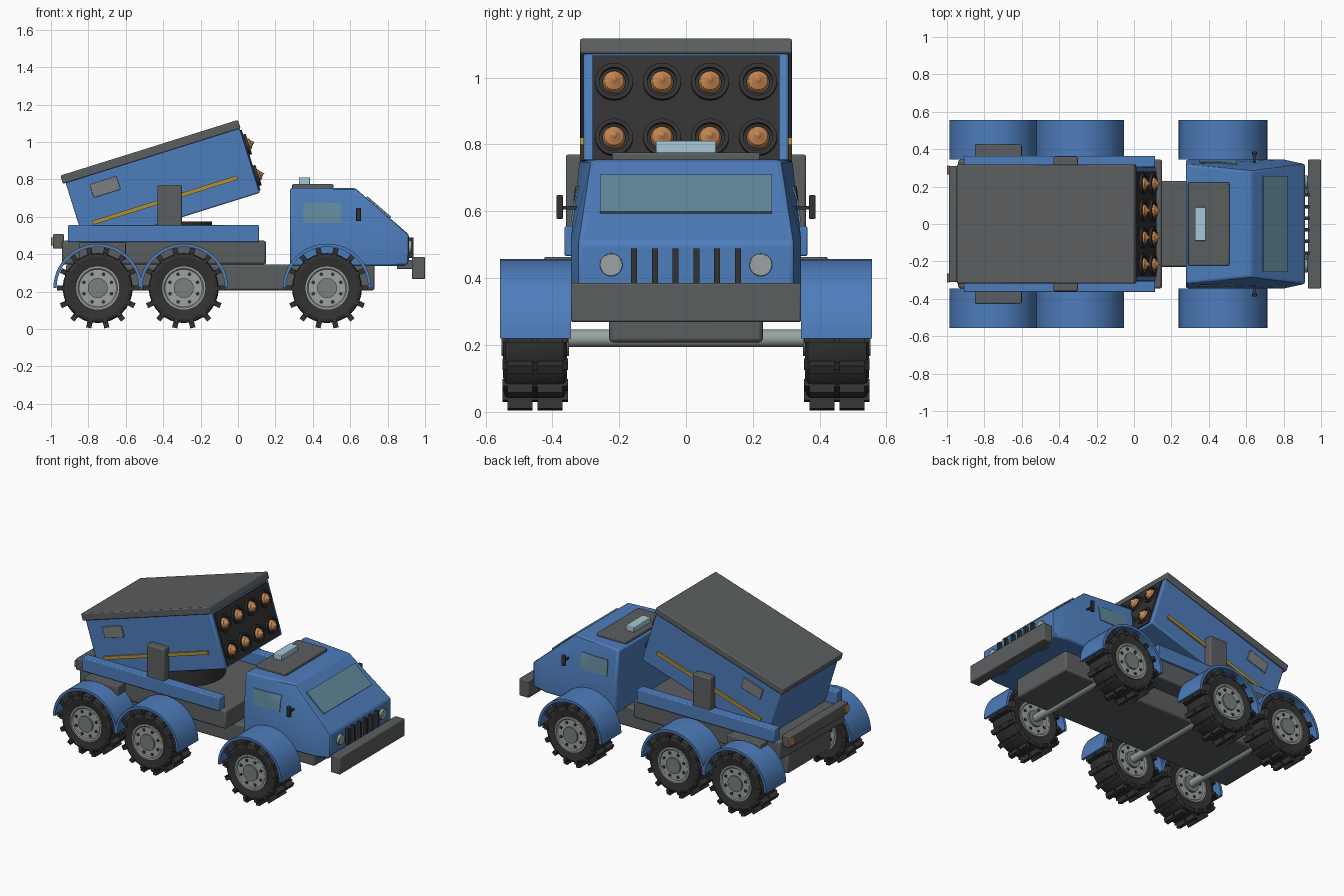
import bpy, bmesh, math
from mathutils import Matrix, Vector
from mathutils.bvhtree import BVHTree

if "Cube" in bpy.data.objects:
    bpy.data.objects.remove(bpy.data.objects["Cube"])


def material(name, r, g, b):
    m = bpy.data.materials.new(name)
    m.diffuse_color = (r, g, b, 1)
    m.use_nodes = True
    m.node_tree.nodes["Principled BSDF"].inputs["Base Color"].default_value = m.diffuse_color
    return m


BLUE = material("blue paint", 0.075, 0.205, 0.50)
GREY = material("dark grey metal", 0.105, 0.112, 0.116)
BLACK = material("black rubber", 0.032, 0.032, 0.033)
RIM = material("light grey metal", 0.33, 0.37, 0.36)
STEEL = material("mid grey metal", 0.20, 0.215, 0.215)
ORANGE = material("orange", 0.58, 0.25, 0.085)
YELLOW = material("yellow stripe", 0.45, 0.28, 0.04)
GLASS = material("glass", 0.12, 0.25, 0.33)
LAMP = material("pale blue lamp", 0.38, 0.58, 0.68)


def finish(name, bm, mat, bevel=0, mirror=False, matrix=None):
    bmesh.ops.remove_doubles(bm, verts=bm.verts, dist=1e-5)
    bmesh.ops.recalc_face_normals(bm, faces=bm.faces)
    me = bpy.data.meshes.new(name)
    bm.to_mesh(me)
    bm.free()
    me.materials.append(mat)
    ob = bpy.data.objects.new(name, me)
    bpy.context.collection.objects.link(ob)
    if matrix:
        ob.matrix_world = matrix
    if bevel:
        mod = ob.modifiers.new("bevel", 'BEVEL')
        mod.width = bevel
        mod.segments = 2
        mod.limit_method = 'ANGLE'
    if mirror:
        mod = ob.modifiers.new("mirror", 'MIRROR')
        mod.use_axis = (False, True, False)
        mod.use_mirror_merge = False
    return ob


def add_box(bm, x0, x1, y0, y1, z0, z1, rot=Matrix()):
    size = Matrix.Diagonal((x1 - x0, y1 - y0, z1 - z0, 1))
    mid = Matrix.Translation(((x0 + x1) / 2, (y0 + y1) / 2, (z0 + z1) / 2))
    bmesh.ops.create_cube(bm, size=1, matrix=rot @ mid @ size)


def box(name, dims, mat, bevel=0.006, mirror=False, matrix=None):
    bm = bmesh.new()
    add_box(bm, *dims)
    return finish(name, bm, mat, bevel, mirror, matrix)


def add_lathe(bm, profile, steps=32, arc=2 * math.pi, centre=(0, 0)):
    """Turn a closed (radius, y) profile about the y axis."""
    rings = []
    for i in range(steps + 1):
        a = arc * i / steps
        rings.append([bm.verts.new((centre[0] + r * math.cos(a), y, centre[1] + r * math.sin(a)))
                      for r, y in profile])
    n = len(profile)
    for p, q in zip(rings, rings[1:]):
        for j in range(n):
            k = (j + 1) % n
            if profile[j][0] or profile[k][0]:
                bm.faces.new((p[j], p[k], q[k], q[j]))
    if arc < 6:
        bm.faces.new(rings[0])
        bm.faces.new(rings[-1])


def disc(r, y0, y1):
    return [(0, y0), (r, y0), (r, y1), (0, y1)]


# Wheels, fenders and axles
AXLE_Z = 0.219
for label, x in (("rear", -0.75), ("middle", -0.29), ("front", 0.476)):
    at = Matrix.Translation((x, 0, AXLE_Z))
    bm = bmesh.new()
    add_lathe(bm, [(0.11, 0.368), (0.165, 0.357), (0.182, 0.365), (0.187, 0.378),
                   (0.187, 0.527), (0.182, 0.54), (0.165, 0.547), (0.11, 0.537)])
    finish(label + "_tyre", bm, BLACK, mirror=True, matrix=at)

    bm = bmesh.new()
    for i in range(14):
        rot = Matrix.Rotation(2 * math.pi * (i + 0.5) / 14 + math.pi / 2, 4, 'Y')
        add_box(bm, 0.175, 0.218, 0.37, 0.445, -0.014, 0.014, rot)
        add_box(bm, 0.175, 0.218, 0.46, 0.535, -0.014, 0.014, rot)
        add_box(bm, 0.165, 0.192, 0.354, 0.550, -0.012, 0.012, rot)
    finish(label + "_tread_lugs", bm, BLACK, mirror=True, matrix=at)

    bm = bmesh.new()
    add_lathe(bm, [(0, 0.364), (0.1, 0.364), (0.106, 0.356), (0.118, 0.356),
                   (0.118, 0.548), (0.106, 0.548), (0.1, 0.542), (0, 0.542)])
    finish(label + "_rim", bm, RIM, mirror=True, matrix=at)

    bm = bmesh.new()
    add_lathe(bm, disc(0.053, 0.35, 0.553), 20)
    finish(label + "_hub", bm, STEEL, mirror=True, matrix=at)

    bm = bmesh.new()
    for i in range(8):
        a = math.pi * (i + 0.5) / 4
        add_lathe(bm, disc(0.010, 0.36, 0.547), 8, centre=(0.08 * math.cos(a), 0.08 * math.sin(a)))
    finish(label + "_wheel_bolts", bm, BLACK, mirror=True, matrix=at)

    bm = bmesh.new()
    add_lathe(bm, [(0.22, 0.345), (0.237, 0.345), (0.237, 0.557), (0.22, 0.557)], 24, math.pi)
    finish(label + "_fender", bm, BLUE, mirror=True, matrix=at)

    bm = bmesh.new()
    add_lathe(bm, disc(0.026, -0.37, 0.37), 16)
    finish(label + "_axle", bm, RIM, matrix=at)

# Chassis and cargo deck
box("chassis", (-0.92, 0.73, -0.23, 0.23, 0.207, 0.345), GREY, 0.012)
box("deck", (-0.94, 0.15, -0.345, 0.345, 0.345, 0.472), GREY, 0.012)
box("deck_rail", (-0.91, 0.113, 0.30, 0.364, 0.465, 0.555), BLUE, mirror=True)
box("side_locker", (-0.85, -0.60, 0.34, 0.425, 0.37, 0.463), GREY, mirror=True)
box("rear_bar", (-0.99, -0.93, -0.31, 0.31, 0.43, 0.507), GREY)
box("tail_light", (-1.0, -0.985, 0.265, 0.312, 0.447, 0.49), ORANGE, 0.003, True)
box("front_bumper", (0.93, 1.0, -0.345, 0.345, 0.268, 0.385), GREY)
box("bumper_mount", (0.85, 0.94, 0.15, 0.22, 0.32, 0.37), GREY, mirror=True)

# Cab shell
half = [(0.278, 0.345, 0.337), (0.80, 0.345, 0.337), (0.893, 0.322, 0.337), (0.914, 0.32, 0.36),
        (0.278, 0.345, 0.513), (0.80, 0.345, 0.513), (0.914, 0.32, 0.505),
        (0.278, 0.318, 0.754), (0.626, 0.283, 0.754)]
bm = bmesh.new()
for x, y, z in half:
    bm.verts.new((x, y, z))
    bm.verts.new((x, -y, z))
bmesh.ops.convex_hull(bm, input=bm.verts)
bmesh.ops.dissolve_limit(bm, angle_limit=0.01, verts=bm.verts, edges=bm.edges)
bmesh.ops.recalc_face_normals(bm, faces=bm.faces)
tree = BVHTree.FromBMesh(bm)
finish("cab", bm, BLUE, 0.012)

# Side windows follow the cab wall
bm = bmesh.new()
bmesh.ops.create_grid(bm, x_segments=8, y_segments=4, size=0.5)
for v in bm.verts:
    x, z = 0.45 + v.co.x * 0.20, 0.622 + v.co.y * 0.105
    hit = tree.ray_cast(Vector((x, 1, z)), Vector((0, -1, 0)))[0]
    v.co = (x, hit.y + 0.005, z)
rim = bmesh.ops.extrude_face_region(bm, geom=bm.faces[:])
for v in rim["geom"]:
    if isinstance(v, bmesh.types.BMVert):
        v.co.y -= 0.008
finish("side_window", bm, GLASS, mirror=True)

# Windshield lies on the sloped nose
slope = Matrix.Translation((0.752, 0, 0.650)) @ Matrix.Rotation(math.atan2(0.249, 0.288), 4, 'Y')
box("windshield", (-0.085, 0.085, -0.257, 0.257, -0.002, 0.006), GLASS, 0, False, slope)

# Cab fittings
box("roof_plate", (0.29, 0.51, -0.222, 0.222, 0.745, 0.775), GREY)
box("roof_lamp", (0.325, 0.385, -0.09, 0.09, 0.77, 0.81), LAMP, 0.004)
box("mirror", (0.632, 0.658, 0.368, 0.388, 0.577, 0.648), BLACK, 0.004, True)
box("mirror_arm", (0.64, 0.65, 0.30, 0.37, 0.605, 0.615), BLACK, 0, True)
bm = bmesh.new()
for i in range(6):
    y = -0.155 + 0.062 * i
    add_box(bm, 0.905, 0.938, y - 0.009, y + 0.009, 0.38, 0.488)
finish("grille_slats", bm, BLACK)
bm = bmesh.new()
add_lathe(bm, disc(0.034, 0, 0.03), 20)
finish("headlight", bm, RIM, 0.003).matrix_world = (
    Matrix.Translation((0.90, 0.224, 0.439)) @ Matrix.Rotation(-math.pi / 2, 4, 'Z'))
left = bpy.data.objects["headlight"].copy()
left.name = "headlight_left"
left.location.y = -0.224
bpy.context.collection.objects.link(left)

# Launcher mount
bm = bmesh.new()
add_lathe(bm, disc(0.23, 0.46, 0.575), 32)
finish("turntable", bm, BLACK).matrix_world = (
    Matrix.Translation((-0.37, 0, 0)) @ Matrix.Rotation(math.pi / 2, 4, 'X'))
box("pivot_bracket", (-0.43, -0.30, 0.30, 0.36, 0.47, 0.77), GREY, 0.008, True)

# Tilted launcher, built with its front face at local x = 0
TILT = Matrix.Translation((0.063, 0, 0.90)) @ Matrix.Rotation(-math.radians(17.4), 4, 'Y')
box("launcher_box", (-0.975, 0, -0.307, 0.307, -0.18, 0.183), BLUE, 0.008, False, TILT)
box("launcher_lid", (-0.99, 0.005, -0.317, 0.317, 0.18, 0.227), GREY, 0.006, False, TILT)
box("launcher_front_panel", (-0.01, 0.008, -0.28, 0.28, -0.168, 0.172), BLACK, 0, False, TILT)
box("side_stripe", (-0.90, -0.09, 0.30, 0.318, -0.077, -0.055), YELLOW, 0, True, TILT)
box("side_plate", (-0.855, -0.705, 0.30, 0.315, 0.06, 0.135), STEEL, 0.003, True, TILT)

# Launch tubes and rocket tips
turn = TILT @ Matrix.Rotation(-math.pi / 2, 4, 'Z')
tubes, tips = bmesh.new(), bmesh.new()
for row in (-0.087, 0.087):
    for i in range(4):
        c = (-0.2155 + 0.1437 * i, row)
        add_lathe(tubes, [(0.044, 0), (0.057, 0), (0.057, 0.022), (0.044, 0.022)], 20, centre=c)
        add_lathe(tips, [(0, 0), (0.035, 0), (0.035, 0.016), (0.029, 0.029), (0.014, 0.038),
                         (0.009, 0.043), (0, 0.054)], 14, centre=c)
finish("launch_tubes", tubes, BLACK, matrix=turn)
finish("rocket_tips", tips, ORANGE, matrix=turn)

# Smooth round parts, keep edges sharp
for ob in bpy.context.scene.objects:
    ob.select_set(True)
    bpy.context.view_layer.objects.active = ob
bpy.ops.object.shade_smooth_by_angle()
